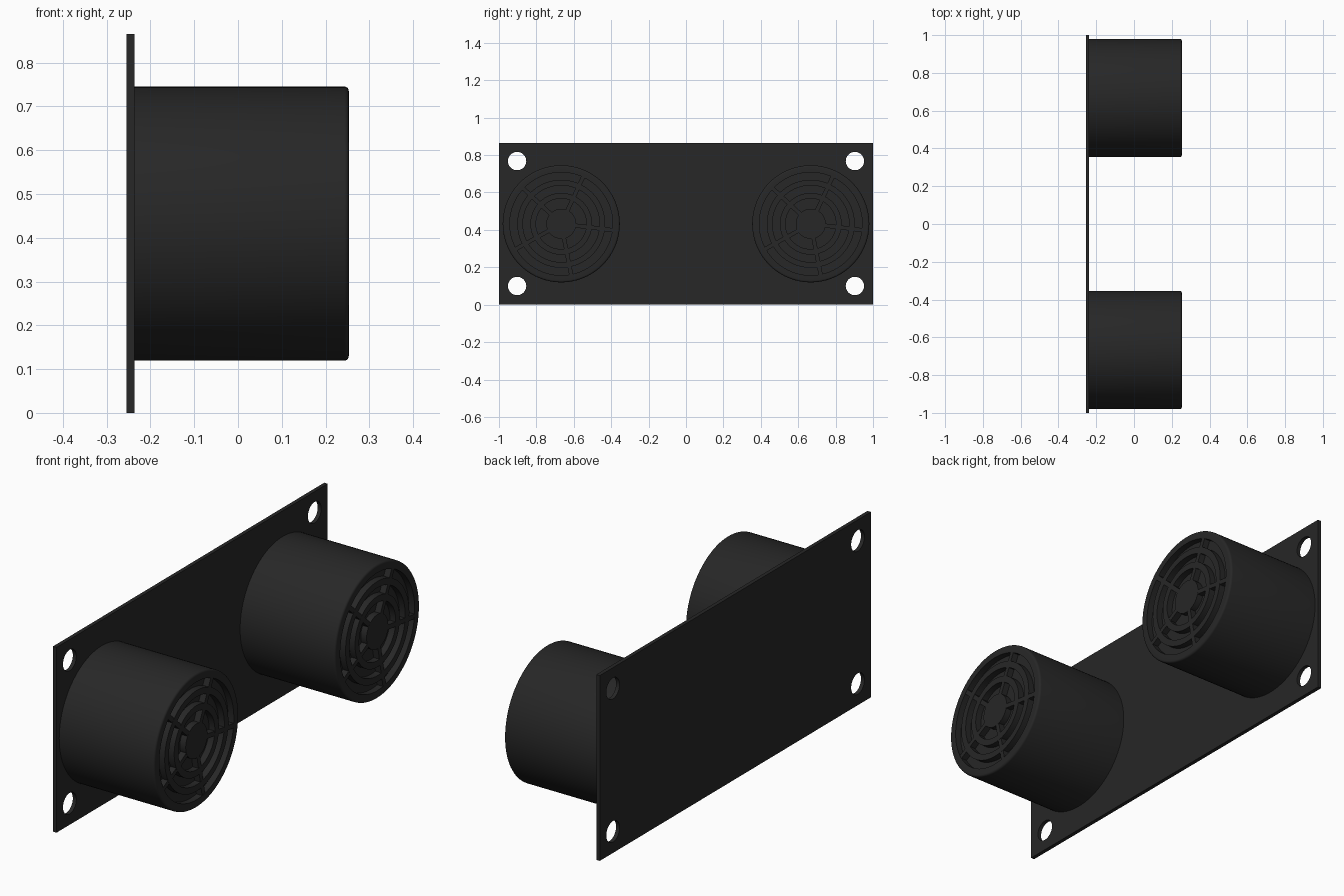
import bpy, bmesh, math
from mathutils import Matrix, Vector

if "Cube" in bpy.data.objects:
    bpy.data.objects.remove(bpy.data.objects["Cube"])

BACK, PLATE, FRONT = -0.255, -0.237, 0.253
CY, CZ = 0.667, 0.4325
DEPTH = 0.03

dark = bpy.data.materials.new("black_plastic")
dark.diffuse_color = (0.02, 0.02, 0.02, 1)
dark.use_nodes = True
dark.node_tree.nodes["Principled BSDF"].inputs["Base Color"].default_value = dark.diffuse_color


def finish(bm, name, smooth=False):
    bmesh.ops.remove_doubles(bm, verts=bm.verts, dist=1e-5)
    bmesh.ops.recalc_face_normals(bm, faces=bm.faces)
    me = bpy.data.meshes.new(name)
    bm.to_mesh(me)
    bm.free()
    me.materials.append(dark)
    ob = bpy.data.objects.new(name, me)
    bpy.context.collection.objects.link(ob)
    if smooth:
        bpy.ops.object.select_all(action='DESELECT')
        ob.select_set(True)
        bpy.context.view_layer.objects.active = ob
        bpy.ops.object.shade_smooth_by_angle(angle=math.radians(35))
    return ob


def lathe(name, profile, cy, closed=False):
    """Spin (x, radius) points around the capsule axis."""
    bm = bmesh.new()
    vs = [bm.verts.new((x, cy + r, CZ)) for x, r in profile]
    pairs = list(zip(vs, vs[1:])) + ([(vs[-1], vs[0])] if closed else [])
    edges = [bm.edges.new(p) for p in pairs]
    bmesh.ops.spin(bm, geom=vs + edges, cent=(0, cy, CZ), axis=(1, 0, 0),
                   angle=math.tau, steps=96)
    return finish(bm, name, True)


# mounting plate
bm = bmesh.new()
bmesh.ops.create_cube(bm, size=1, matrix=Matrix.Translation(((BACK + PLATE) / 2, 0, CZ))
                      @ Matrix.Diagonal((PLATE - BACK, 2, 2 * CZ, 1)))
plate = finish(bm, "mounting_plate")

# screw holes in the four corners
bm = bmesh.new()
for y in (-0.903, 0.903):
    for z in (0.1, 0.768):
        bmesh.ops.create_cone(bm, cap_ends=True, segments=48, radius1=0.049, radius2=0.049,
                              depth=0.2, matrix=Matrix.Translation((-0.246, y, z))
                              @ Matrix.Rotation(math.pi / 2, 4, 'Y'))
cutter = finish(bm, "hole_cutter")
mod = plate.modifiers.new("holes", 'BOOLEAN')
mod.object = cutter
mod.solver = 'EXACT'
bpy.context.view_layer.objects.active = plate
bpy.ops.object.modifier_apply(modifier=mod.name)
bpy.data.objects.remove(cutter)

for side, cy in (("left", -CY), ("right", CY)):
    # capsule with a rounded lip and recessed face
    rim = [(FRONT - 0.01 + 0.01 * math.sin(a), 0.303 + 0.01 * math.cos(a))
           for a in (i * math.pi / 8 for i in range(5))]
    lathe(side + "_capsule", [(PLATE, 0), (PLATE, 0.313)] + rim
          + [(FRONT, 0.275), (FRONT - DEPTH, 0.275), (FRONT - DEPTH, 0)], cy)

    # concentric grille rings and centre disc
    for i, (a, b) in enumerate(((0.205, 0.235), (0.135, 0.165))):
        lathe(f"{side}_grille_ring_{i}", [(FRONT - DEPTH, a), (FRONT, a),
              (FRONT, b), (FRONT - DEPTH, b)], cy, True)
    lathe(side + "_grille_centre", [(FRONT - DEPTH, 0.08), (FRONT, 0.08), (FRONT, 0)], cy)

    # spokes
    bm = bmesh.new()
    for k in range(5):
        m = (Matrix.Translation((FRONT - DEPTH / 2 - 0.0005, cy, CZ))
             @ Matrix.Rotation(math.radians(65 + 72 * k), 4, 'X')
             @ Matrix.Translation((0, 0.178, 0))
             @ Matrix.Diagonal((DEPTH, 0.205, 0.022, 1)))
        bmesh.ops.create_cube(bm, size=1, matrix=m)
    finish(bm, side + "_grille_spokes")
